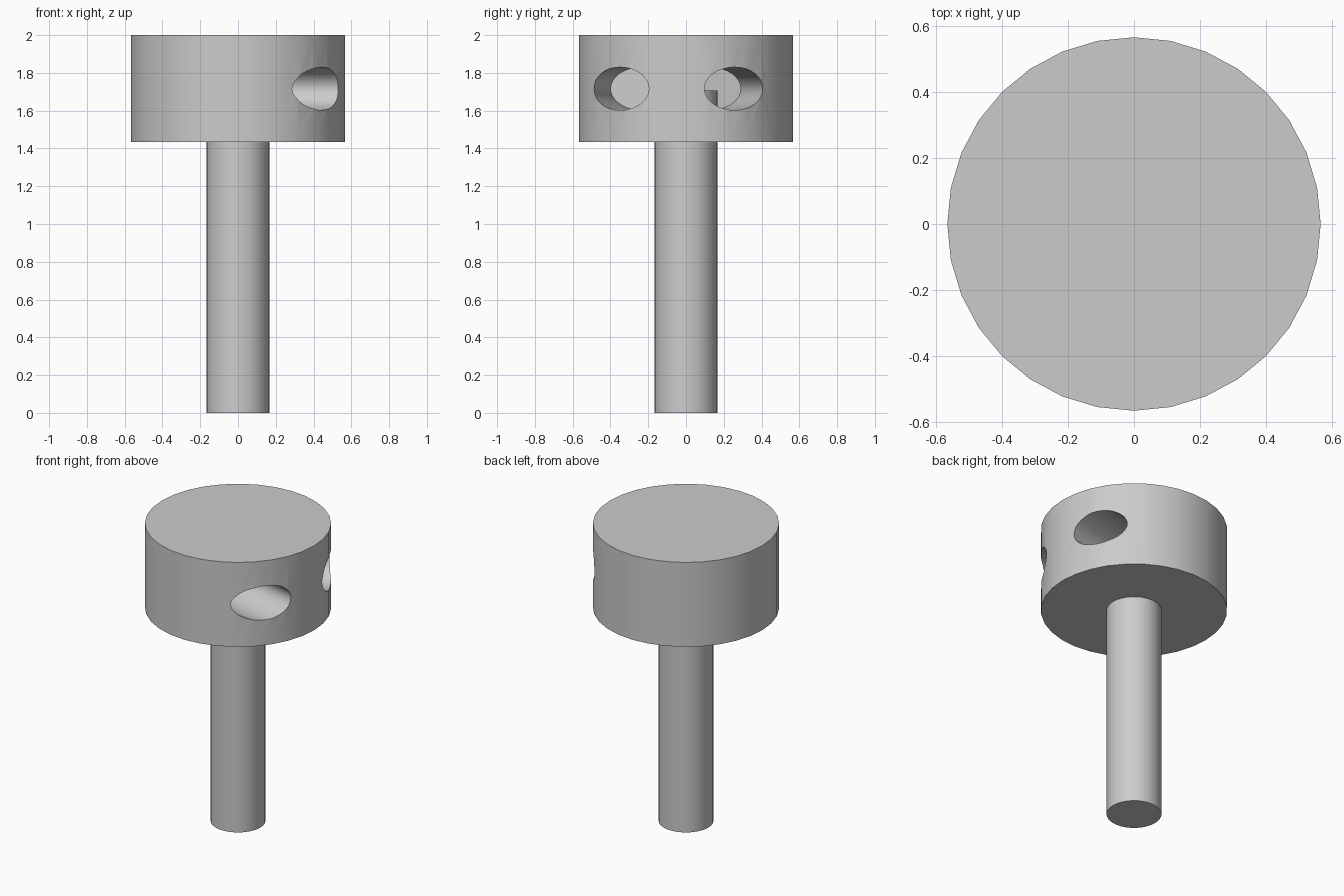
import bpy
from math import radians, sin, cos
from mathutils import Matrix

cube = bpy.data.objects.get("Cube")
if cube:
    bpy.data.objects.remove(cube, do_unlink=True)

grey = bpy.data.materials.new("plain_grey")
grey.use_nodes = True
colour = (0.6, 0.6, 0.6, 1)
grey.diffuse_color = colour
grey.node_tree.nodes["Principled BSDF"].inputs["Base Color"].default_value = colour

HEAD_R, HEAD_BOTTOM, TOP = 0.567, 1.433, 2.0
HEAD_MID = (HEAD_BOTTOM + TOP) / 2


def cylinder(name, radius, bottom, top):
    bpy.ops.mesh.primitive_cylinder_add(
        vertices=32, radius=radius, depth=top - bottom,
        location=(0, 0, (bottom + top) / 2))
    obj = bpy.context.object
    obj.name = name
    obj.data.materials.append(grey)
    return obj


def socket_cutter(name, x, y, yaw):
    """Oval bar whose flat inner end is centred on (x, y), pointing outward along yaw."""
    length = 1.0
    bpy.ops.mesh.primitive_cylinder_add(vertices=32, radius=1, depth=1)
    obj = bpy.context.object
    obj.name = name
    obj.data.materials.append(grey)
    centre = (x + cos(yaw) * length / 2, y + sin(yaw) * length / 2, HEAD_MID)
    obj.data.transform(
        Matrix.Translation(centre) @ Matrix.Rotation(yaw, 4, "Z")
        @ Matrix.Rotation(radians(90), 4, "Y")
        @ Matrix.Diagonal((0.114, 0.169, length, 1)))
    obj.hide_render = True
    return obj


# Stem runs up to the middle of the head
stem = cylinder("stem", 0.167, 0, HEAD_MID - 0.01)

# Head with two slanted oval sockets
head = cylinder("head", HEAD_R, HEAD_BOTTOM, TOP)
cutters = [socket_cutter("front_socket_cutter", -0.052, -0.235, radians(-13)),
           socket_cutter("back_socket_cutter", -0.069, 0.126, radians(13))]
bpy.ops.object.select_all(action="DESELECT")
bpy.context.view_layer.objects.active = head
head.select_set(True)
for cutter in cutters:
    mod = head.modifiers.new("socket", "BOOLEAN")
    mod.operation = "DIFFERENCE"
    mod.solver = "EXACT"
    mod.object = cutter
    bpy.ops.object.modifier_apply(modifier=mod.name)
    bpy.data.objects.remove(cutter, do_unlink=True)

# Smooth sides, crisp rims
stem.select_set(True)
bpy.ops.object.shade_smooth_by_angle(angle=radians(30))
